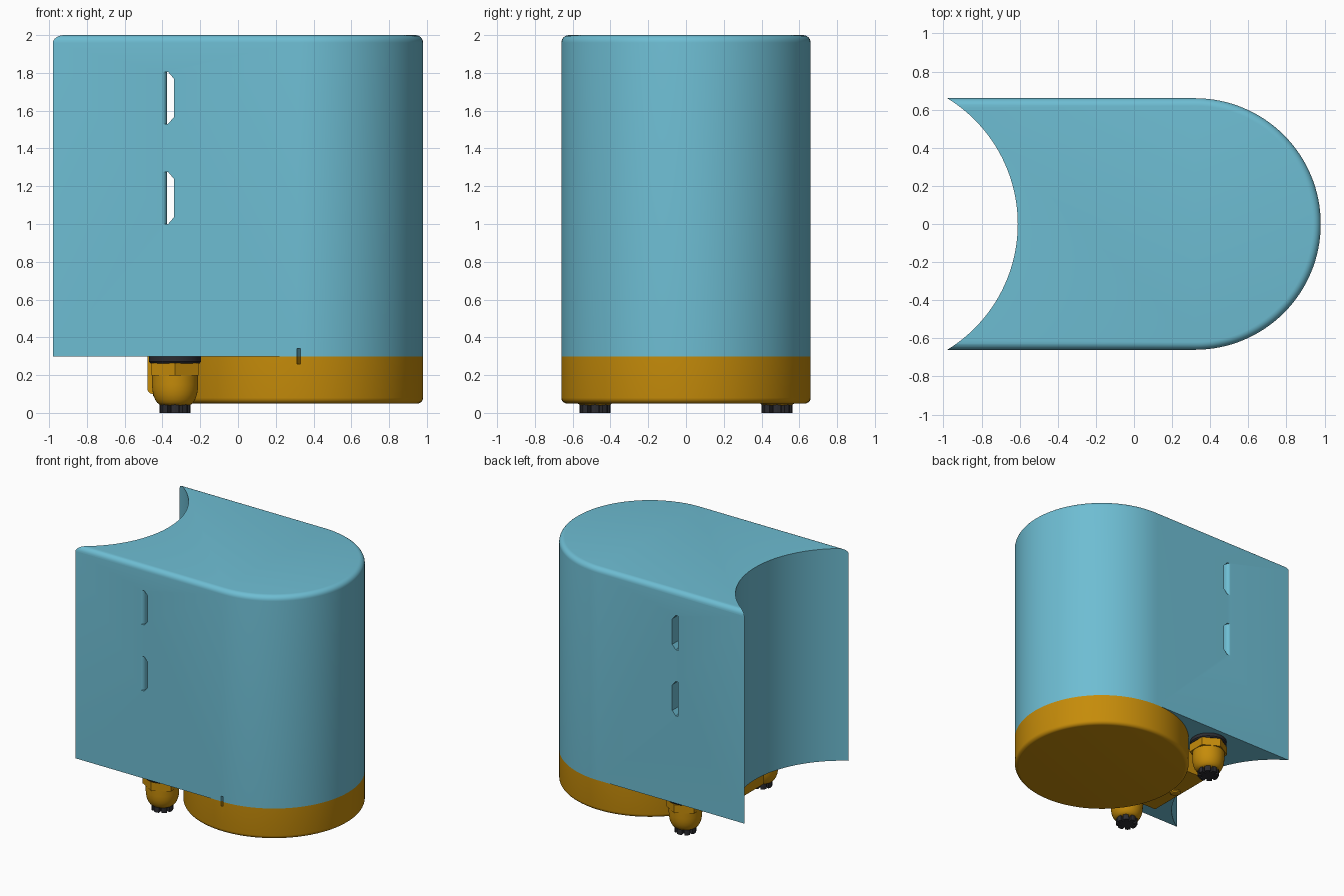
import bpy, bmesh
from math import pi, sin, cos, radians

cube = bpy.data.objects.get("Cube")
if cube:
    bpy.data.objects.remove(cube, do_unlink=True)


def material(name, rgb):
    m = bpy.data.materials.new(name)
    m.use_nodes = True
    m.diffuse_color = (*rgb, 1)
    bsdf = m.node_tree.nodes["Principled BSDF"]
    bsdf.inputs["Base Color"].default_value = (*rgb, 1)
    bsdf.inputs["Roughness"].default_value = 0.6
    return m


TEAL = material("teal", (0.155, 0.51, 0.65))
GOLD = material("amber", (0.56, 0.26, 0.003))
DARK = material("charcoal", (0.025, 0.025, 0.03))


def activate(obj):
    bpy.ops.object.select_all(action='DESELECT')
    obj.select_set(True)
    bpy.context.view_layer.objects.active = obj


def smooth(obj):
    activate(obj)
    bpy.ops.object.shade_smooth_by_angle(angle=radians(30))


def arc(cx, cy, r, a0, a1, n):
    return [(cx + r * cos(a0 + (a1 - a0) * i / n),
             cy + r * sin(a0 + (a1 - a0) * i / n)) for i in range(n + 1)]


def circle(cx, cy, r, n):
    return arc(cx, cy, r, 0, 2 * pi, n)[:-1]


def loft(name, sections, mat):
    """Closed solid through matching rings of 3D points."""
    bm = bmesh.new()
    rings = [[bm.verts.new(p) for p in s] for s in sections]
    n = len(rings[0])
    for a, b in zip(rings, rings[1:]):
        for i in range(n):
            bm.faces.new((a[i], a[(i + 1) % n], b[(i + 1) % n], b[i]))
    bm.faces.new(rings[0][::-1])
    bm.faces.new(rings[-1])
    bmesh.ops.recalc_face_normals(bm, faces=bm.faces)
    mesh = bpy.data.meshes.new(name)
    bm.to_mesh(mesh)
    bm.free()
    mesh.materials.append(mat)
    obj = bpy.data.objects.new(name, mesh)
    bpy.context.collection.objects.link(obj)
    return obj


def prism(name, outline, z0, z1, mat):
    return loft(name, [[(x, y, z) for x, y in outline] for z in (z0, z1)], mat)


def lathe(name, profile, x, y, mat, n=48):
    return loft(name, [[(px, py, z) for px, py in circle(x, y, r, n)] for r, z in profile], mat)


def cut(obj, cutter):
    mod = obj.modifiers.new("cut", 'BOOLEAN')
    mod.operation = 'DIFFERENCE'
    mod.solver = 'EXACT'
    mod.object = cutter
    activate(obj)
    bpy.ops.object.modifier_apply(modifier=mod.name)


def rounding(width, steps=6):
    """Inset and drop pairs along a quarter-round edge, side first."""
    return [(width * (1 - cos(a)), width * (1 - sin(a)))
            for a in (i * pi / 2 / steps for i in range(steps + 1))]


R, CX = 0.66, 0.32      # rounded end
SEAM = 0.298            # joint between housing and base


def stadium(r, z):
    pts = [(-1.3, -r)] + arc(CX, 0, r, -pi / 2, pi / 2, 64) + [(-1.3, r)]
    return [(x, y, z) for x, y in pts]


# Housing: round-ended block with softened top edge
housing = loft("housing", [stadium(R, SEAM)]
               + [stadium(R - inset, 2 - drop) for inset, drop in rounding(0.04)], TEAL)

# Base cap with softened bottom edge
base = lathe("base_cap", [(R, SEAM)] + [(R - inset, 0.05 + drop) for inset, drop in rounding(0.03)],
             CX, 0, GOLD, 128)

# Concave mounting face
cutters = [prism("pole_cutter", circle(-1.384, 0, 0.774, 160), 0.1, 2.2, TEAL)]
cut(housing, cutters[0])

# Strap slots running front to back, rounded over at one side of each mouth
mouth = [(-0.402, -R - 0.02)] + [(-0.402 + 0.027 * sin(a), -R + 0.035 * (1 - cos(a)))
                                 for a in (i * pi / 12 for i in range(7))]
path = mouth + [(x, -y) for x, y in reversed(mouth)]
for z in (1.0, 1.53):
    sections = [[(left, y, z), (-0.37, y, z), (-0.34, y, z + 0.035),
                 (-0.34, y, z + 0.24), (-0.37, y, z + 0.275), (left, y, z + 0.275)]
                for left, y in path]
    slot = loft("slot_cutter", sections, TEAL)
    cut(housing, slot)
    cutters.append(slot)

# Alignment notch across the seam, with a slanted floor
x0, x1 = CX - 0.008, CX + 0.01
notch = prism("notch_cutter", [(x0, -0.7), (x1, -0.7), (x1, -0.62), (x0, -0.655)], 0.26, 0.34, TEAL)
cutters.append(notch)
for part in (housing, base):
    cut(part, notch)
    smooth(part)
base.data.materials.clear()
base.data.materials.append(GOLD)
for c in cutters:
    bpy.data.objects.remove(c, do_unlink=True)

# Connector block between the cable glands
block_side = [(0, 0.10), (0, SEAM), (-0.48, SEAM)] + arc(-0.45, 0.13, 0.03, pi, 1.5 * pi, 6)
block = loft("connector_block", [[(x, y, z) for x, z in block_side] for y in (-0.3, 0.3)], GOLD)
smooth(block)
smooth(lathe("vent_button", [(0.04, 0.11), (0.04, 0.09), (0.03, 0.083)], -0.41, 0, GOLD, 24))

# Cable glands, one on each side
GX = -0.333
for side, gy in (("right", -0.482), ("left", 0.482)):
    smooth(lathe(side + "_gland_seal", [(0.138, SEAM), (0.138, 0.272), (0.13, 0.262)], GX, gy, DARK))
    hexagon = arc(GX, gy, 0.144, pi / 6, pi / 6 + 2 * pi, 6)[:-1]
    prism(side + "_gland_nut", hexagon, 0.197, 0.263, GOLD)
    dome = [(0.122, 0.21), (0.122, 0.15)]
    dome += [(0.07 + 0.052 * cos(a * pi / 12), 0.15 - 0.11 * sin(a * pi / 12)) for a in range(1, 7)]
    smooth(lathe(side + "_gland_dome", dome, GX, gy, GOLD))
    # toothed clamp ring
    teeth = []
    for i in range(8):
        a = i * pi / 4
        for da, r in ((-0.27, 0.08), (0, 0.082), (0.27, 0.08), (0.3, 0.05), (0.48, 0.05)):
            teeth.append((GX + r * cos(a + da), gy + r * sin(a + da)))
    prism(side + "_gland_clamp", teeth, 0.0, 0.045, DARK)
